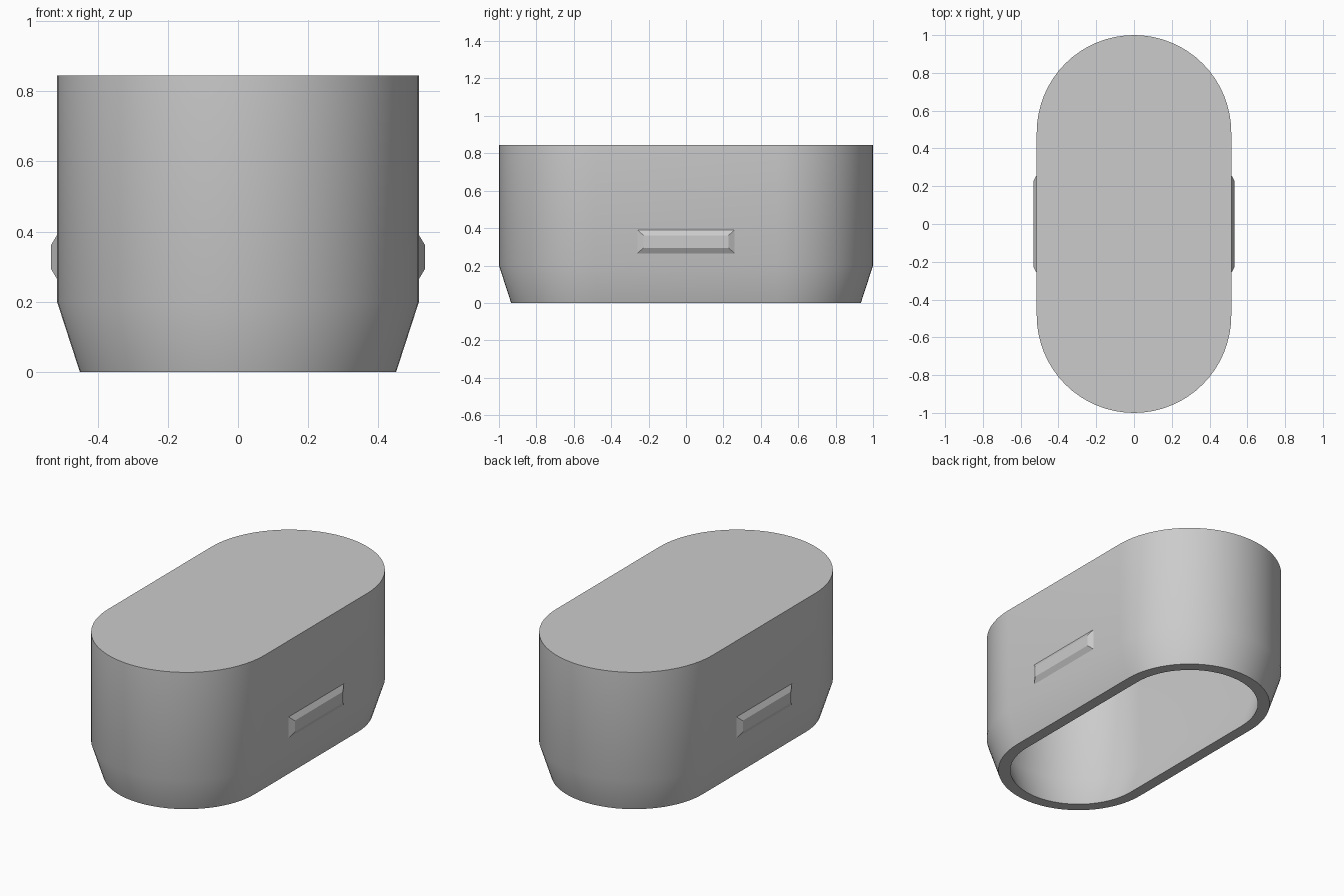
import bpy, bmesh, math

cube = bpy.data.objects.get("Cube")
if cube:
    bpy.data.objects.remove(cube, do_unlink=True)

HALF_WIDTH = 0.515
END_Y = 0.485
HEIGHT = 0.845
WALL = 0.067
TAPER = 0.065
TAPER_Z = 0.2
ARC_STEPS = 32

grey = bpy.data.materials.new("plain grey")
grey.use_nodes = True
colour = (0.6, 0.6, 0.6, 1)
grey.diffuse_color = colour
grey.node_tree.nodes["Principled BSDF"].inputs["Base Color"].default_value = colour


def finish(bm, name):
    bmesh.ops.recalc_face_normals(bm, faces=bm.faces)
    mesh = bpy.data.meshes.new(name)
    bm.to_mesh(mesh)
    bm.free()
    mesh.materials.append(grey)
    obj = bpy.data.objects.new(name, mesh)
    bpy.context.collection.objects.link(obj)
    return obj


def stadium(bm, radius, z):
    """Ring of vertices: two half circles joined by straight sides."""
    ring = []
    for side in (1, -1):
        for i in range(ARC_STEPS + 1):
            a = math.pi * i / ARC_STEPS
            ring.append(bm.verts.new((side * radius * math.cos(a),
                                      side * (END_Y + radius * math.sin(a)), z)))
    return ring


# Hollow shell: down the inside, round the rim, up the outside
bm = bmesh.new()
inner = HALF_WIDTH - WALL
profile = [(inner, HEIGHT - WALL), (inner, TAPER_Z), (inner - TAPER, 0),
           (HALF_WIDTH - TAPER, 0), (HALF_WIDTH, TAPER_Z), (HALF_WIDTH, HEIGHT)]
rings = [stadium(bm, r, z) for r, z in profile]
for low, high in zip(rings, rings[1:]):
    for i in range(len(low)):
        j = (i + 1) % len(low)
        bm.faces.new((low[i], low[j], high[j], high[i]))
bm.faces.new(rings[0])
bm.faces.new(rings[-1])
shell = finish(bm, "hollow_cap")
bpy.ops.object.select_all(action="DESELECT")
shell.select_set(True)
bpy.context.view_layer.objects.active = shell
bpy.ops.object.shade_smooth_by_angle(angle=math.radians(30))

# Bevelled grip on each long side
for name, side in (("left_grip", 1), ("right_grip", -1)):
    bm = bmesh.new()
    loops = []
    for x, half_y, half_z in ((HALF_WIDTH - 0.01, 0.26, 0.063),
                              (HALF_WIDTH, 0.26, 0.063), (0.533, 0.227, 0.033)):
        loops.append([bm.verts.new((side * x, sy * half_y, 0.328 + sz * half_z))
                      for sy, sz in ((-1, -1), (1, -1), (1, 1), (-1, 1))])
    for a, b in zip(loops, loops[1:]):
        for i in range(4):
            j = (i + 1) % 4
            bm.faces.new((a[i], a[j], b[j], b[i]))
    bm.faces.new(loops[0])
    bm.faces.new(loops[-1])
    finish(bm, name)
